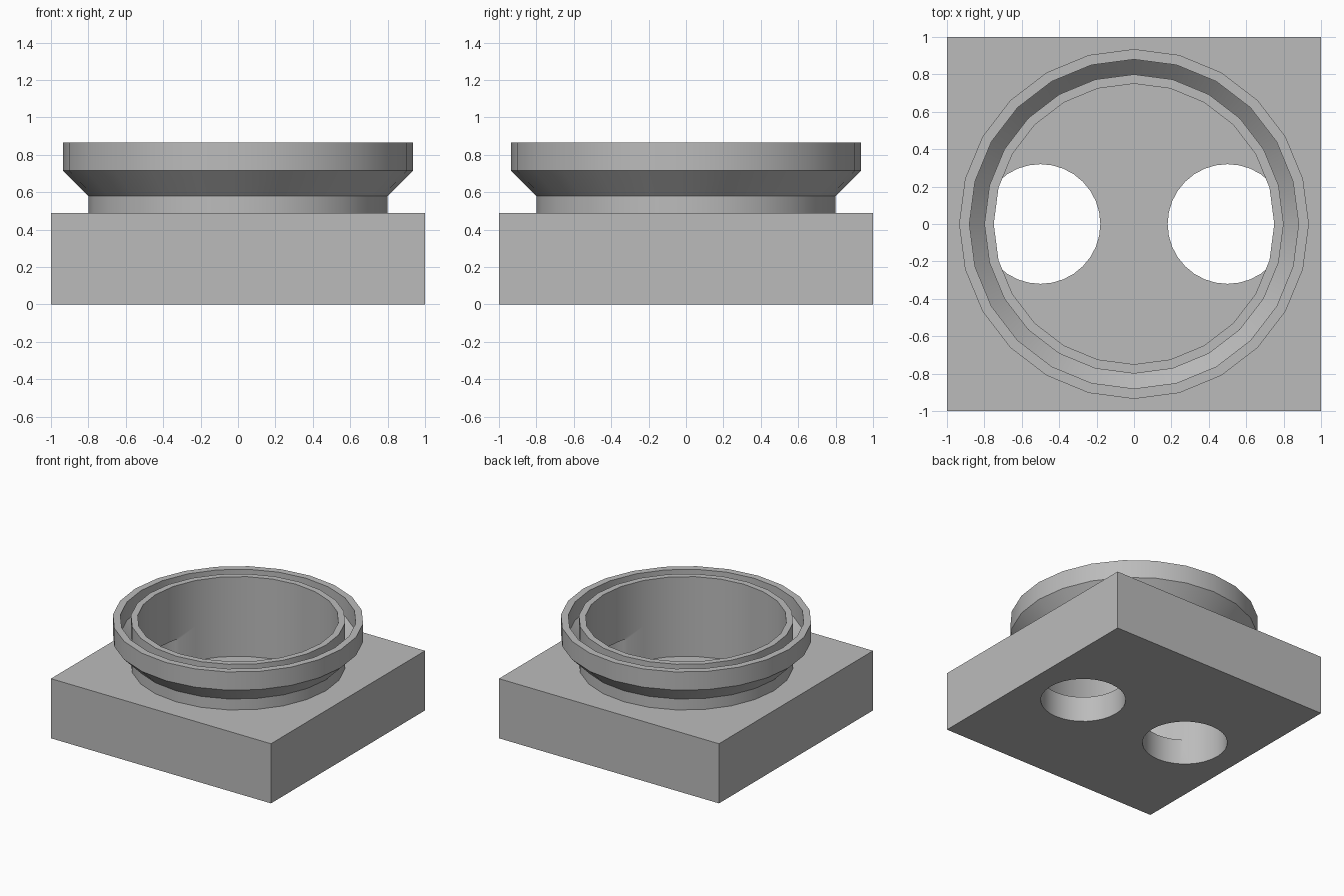
import bpy, bmesh, math
from mathutils import Matrix

if "Cube" in bpy.data.objects:
    bpy.data.objects.remove(bpy.data.objects["Cube"], do_unlink=True)

grey = bpy.data.materials.new("plain grey")
grey.use_nodes = True
colour = (0.5, 0.5, 0.5, 1)
grey.diffuse_color = colour
grey.node_tree.nodes["Principled BSDF"].inputs["Base Color"].default_value = colour

SIDES = 24
BASE_TOP, FLOOR, RIM = 0.49, 0.21, 0.865
BORE, TUBE = 0.75, 0.80
LIP_IN, LIP_OUT = 0.88, 0.935


def make_object(name, bm):
    bmesh.ops.recalc_face_normals(bm, faces=bm.faces[:])
    mesh = bpy.data.meshes.new(name)
    bm.to_mesh(mesh)
    bm.free()
    mesh.materials.append(grey)
    obj = bpy.data.objects.new(name, mesh)
    bpy.context.collection.objects.link(obj)
    return obj


def cylinder(name, x, radius, bottom, top, sides):
    bm = bmesh.new()
    bmesh.ops.create_cone(bm, cap_ends=True, segments=sides, radius1=radius, radius2=radius,
                          depth=top - bottom,
                          matrix=Matrix.Translation((x, 0, (bottom + top) / 2)))
    return make_object(name, bm)


def activate(obj):
    bpy.ops.object.select_all(action="DESELECT")
    obj.select_set(True)
    bpy.context.view_layer.objects.active = obj


def cut(target, cutter):
    activate(target)
    mod = target.modifiers.new("cut", "BOOLEAN")
    mod.operation = "DIFFERENCE"
    mod.solver = "EXACT"
    mod.object = cutter
    bpy.ops.object.modifier_apply(modifier=mod.name)
    bpy.data.objects.remove(cutter, do_unlink=True)


def smooth(obj):
    activate(obj)
    bpy.ops.object.shade_smooth_by_angle(angle=math.radians(30))


# Square base block
bm = bmesh.new()
bmesh.ops.create_cube(bm, size=1, matrix=Matrix.Translation((0, 0, BASE_TOP / 2))
                      @ Matrix.Diagonal((2, 2, BASE_TOP, 1)))
base = make_object("base_block", bm)

# Round recess, then two holes that notch into its wall
cut(base, cylinder("recess_cutter", 0, BORE, FLOOR, 1, SIDES))
for side in (-1, 1):
    cut(base, cylinder("hole_cutter", side * 0.5, 0.32, -0.1, 0.42, 32))
smooth(base)

# Turned collar: inner tube, flared shoulder and outer lip with a groove between
profile = [(BORE, BASE_TOP), (TUBE, BASE_TOP), (TUBE, 0.58), (LIP_OUT, 0.715),
           (LIP_OUT, RIM), (LIP_IN, RIM), (LIP_IN, 0.715), (TUBE, 0.635),
           (TUBE, RIM), (BORE, RIM)]
bm = bmesh.new()
rings = []
for i in range(SIDES):
    a = math.tau * i / SIDES
    rings.append([bm.verts.new((r * math.cos(a), r * math.sin(a), z)) for r, z in profile])
for i, ring in enumerate(rings):
    after = rings[(i + 1) % SIDES]
    for j in range(len(profile)):
        k = (j + 1) % len(profile)
        bm.faces.new((ring[j], after[j], after[k], ring[k]))
smooth(make_object("collar", bm))
